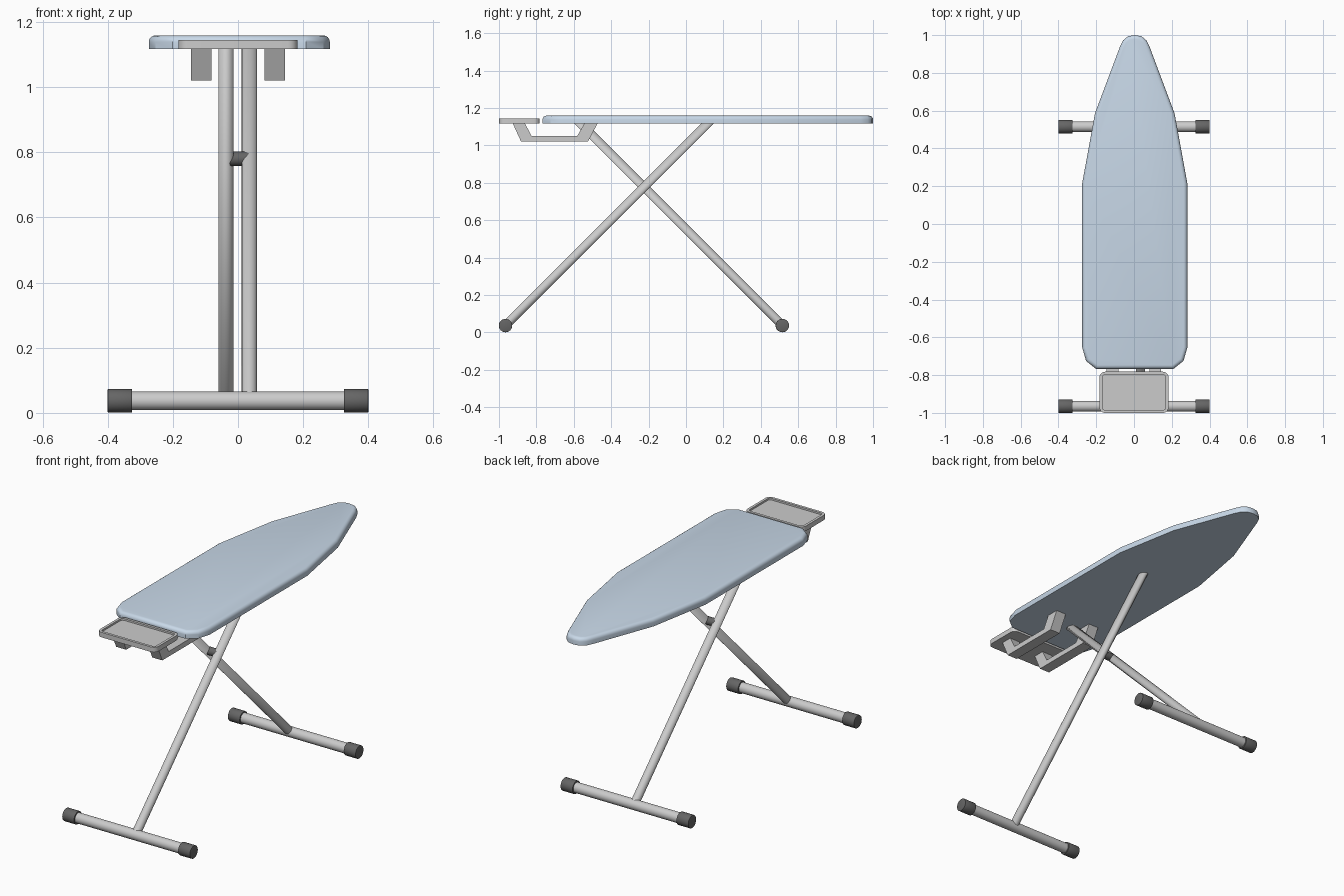
import bpy, bmesh, math
from mathutils import Vector

if "Cube" in bpy.data.objects:
    bpy.data.objects.remove(bpy.data.objects["Cube"])


def material(name, color):
    m = bpy.data.materials.new(name)
    m.diffuse_color = color
    m.use_nodes = True
    m.node_tree.nodes["Principled BSDF"].inputs["Base Color"].default_value = m.diffuse_color
    return m


FABRIC = material("blue_fabric", (0.58, 0.69, 0.81, 1))
RUBBER = material("dark_rubber", (0.13, 0.13, 0.13, 1))


def finish(bm, name, mat=None, smooth=True):
    bmesh.ops.recalc_face_normals(bm, faces=bm.faces)
    me = bpy.data.meshes.new(name)
    bm.to_mesh(me)
    bm.free()
    ob = bpy.data.objects.new(name, me)
    bpy.context.collection.objects.link(ob)
    if mat:
        me.materials.append(mat)
    bpy.ops.object.select_all(action='DESELECT')
    bpy.context.view_layer.objects.active = ob
    ob.select_set(True)
    if smooth:
        bpy.ops.object.shade_smooth_by_angle(angle=math.radians(35))
    return ob


def tube(name, a, b, r, mat=None, bevel=0):
    a, b = Vector(a), Vector(b)
    d = b - a
    bm = bmesh.new()
    bmesh.ops.create_cone(bm, cap_ends=True, segments=24, radius1=r, radius2=r, depth=d.length)
    if bevel:
        rims = [e for e in bm.edges if abs(e.verts[0].co.z - e.verts[1].co.z) < 1e-5]
        bmesh.ops.bevel(bm, geom=rims, offset=bevel, segments=2, affect='EDGES', profile=0.5)
    bmesh.ops.rotate(bm, verts=bm.verts, matrix=Vector((0, 0, 1)).rotation_difference(d).to_matrix())
    bmesh.ops.translate(bm, verts=bm.verts, vec=(a + b) / 2)
    return finish(bm, name, mat)


def prism(points, direction):
    """Extrude a closed outline; returns the bmesh and its end face."""
    bm = bmesh.new()
    base = bm.faces.new([bm.verts.new(p) for p in points])
    ext = bmesh.ops.extrude_face_region(bm, geom=[base], use_keep_orig=True)
    top = [f for f in ext["geom"] if isinstance(f, bmesh.types.BMFace)][0]
    bmesh.ops.translate(bm, verts=top.verts, vec=direction)
    return bm, top


# padded board: half outline mirrored, rounded upper edge
half = [(0.036, 0.994), (0.062, 0.972), (0.080, 0.935), (0.211, 0.585), (0.278, 0.217),
        (0.278, -0.655), (0.258, -0.725), (0.205, -0.767)]
outline = [(0, 1.0)] + half + [(-x, y) for x, y in reversed(half)]
bm, top = prism([(x + 0.004, y, 1.117) for x, y in outline], (0, 0, 0.042))
bmesh.ops.bevel(bm, geom=list(top.edges), offset=0.02, segments=4, profile=0.5, affect='EDGES')
finish(bm, "board", FABRIC)

# iron rest tray with rounded corners and a sunken middle
x, y0, y1, r = 0.183, -1.0, -0.782, 0.03
corners = [(x - r, y1 - r, 0), (-x + r, y1 - r, 90), (-x + r, y0 + r, 180), (x - r, y0 + r, 270)]
pts = []
for cx, cy, start in corners:
    for i in range(6):
        t = math.radians(start + 18 * i)
        pts.append((cx + r * math.cos(t), cy + r * math.sin(t), 1.117))
bm, top = prism(pts, (0, 0, 0.028))
bmesh.ops.inset_region(bm, faces=[top], thickness=0.015)
inner = bmesh.ops.extrude_face_region(bm, geom=[top])
bmesh.ops.delete(bm, geom=[top], context='FACES_ONLY')
bmesh.ops.translate(bm, verts=[v for v in inner["geom"] if isinstance(v, bmesh.types.BMVert)],
                    vec=(0, 0, -0.01))
finish(bm, "iron_tray")

# U-shaped brackets joining tray and board
profile = [(-0.927, 1.119), (-0.882, 1.021), (-0.524, 1.021), (-0.472, 1.119),
           (-0.542, 1.119), (-0.582, 1.05), (-0.825, 1.05), (-0.862, 1.119)]
for side, bx in (("left", -0.145), ("right", 0.081)):
    bm, _ = prism([(bx, y, z) for y, z in profile], (0.063, 0, 0))
    finish(bm, side + "_tray_bracket", smooth=False)

# crossed legs, trimmed level with the underside of the board
legs = (("front", 0.035, -0.965, 0.115), ("back", -0.037, 0.515, -0.565))
for name, lx, foot_y, top_y in legs:
    s = 1 if top_y > foot_y else -1
    leg = tube(name + "_leg", (lx, foot_y, 0.038), (lx, top_y + s * 0.04, 1.158), 0.0235)
    bm = bmesh.new()
    bm.from_mesh(leg.data)
    cut = bmesh.ops.bisect_plane(bm, geom=bm.verts[:] + bm.edges[:] + bm.faces[:],
                                 plane_co=(0, 0, 1.119), plane_no=(0, 0, 1), clear_outer=True)
    bmesh.ops.contextual_create(bm, geom=[e for e in cut["geom_cut"] if isinstance(e, bmesh.types.BMEdge)])
    bm.to_mesh(leg.data)
    bm.free()
    # foot bar and rubber end caps
    tube(name + "_foot_bar", (-0.38, foot_y, 0.037), (0.38, foot_y, 0.037), 0.0285)
    for side, s in (("left", -1), ("right", 1)):
        tube(f"{name}_{side}_foot_cap", (s * 0.325, foot_y, 0.037), (s * 0.4, foot_y, 0.037),
             0.036, RUBBER, 0.002)

# pivot between the legs
tube("leg_pivot", (-0.035, -0.225, 0.78), (0.035, -0.225, 0.78), 0.022, RUBBER)
